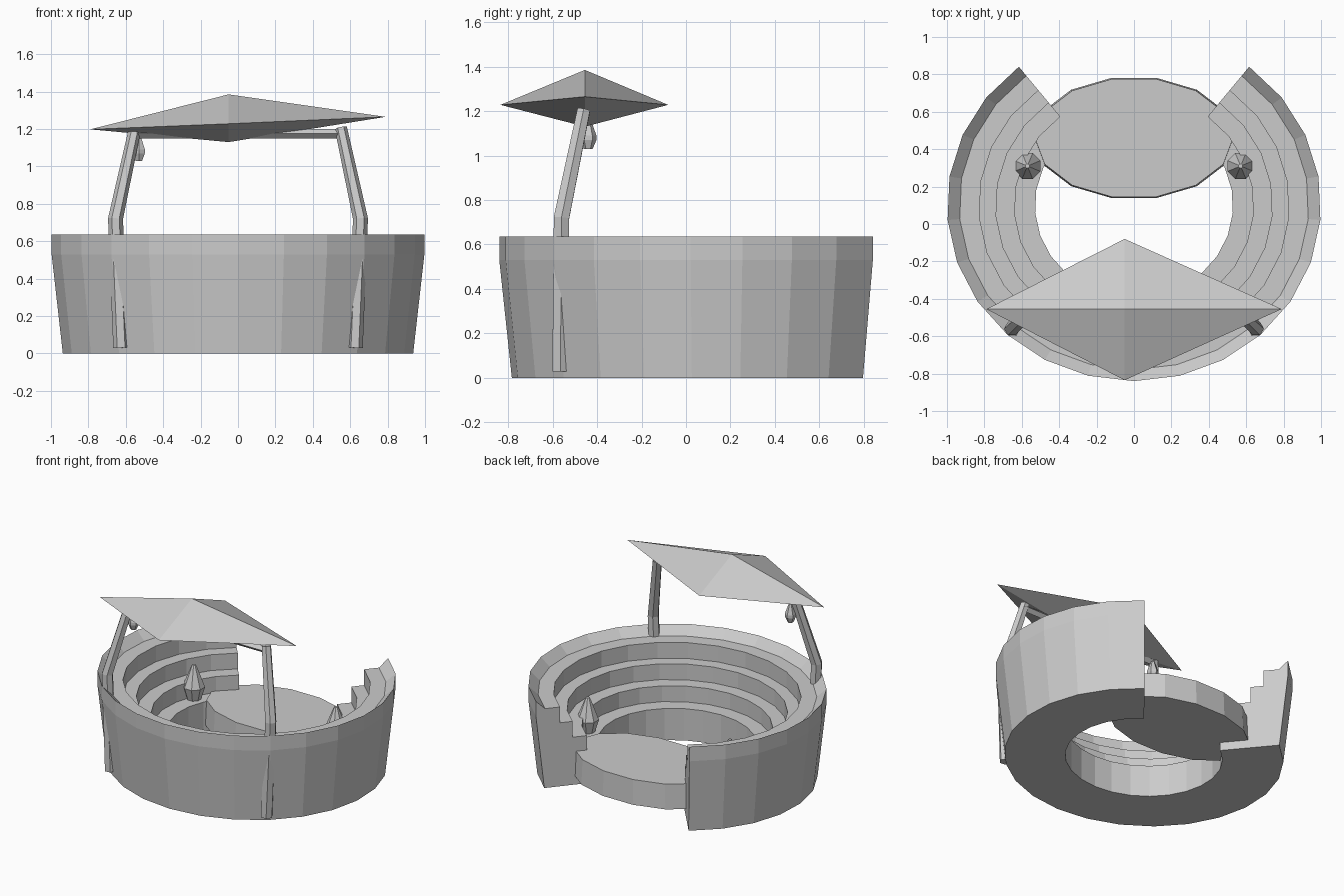
import bpy, bmesh, math
from mathutils import Vector

cube = bpy.data.objects.get("Cube")
if cube:
    bpy.data.objects.remove(cube, do_unlink=True)

stone = bpy.data.materials.new("grey_stone")
stone.use_nodes = True
GREY = (0.6, 0.6, 0.6, 1)
stone.diffuse_color = GREY
stone.node_tree.nodes["Principled BSDF"].inputs["Base Color"].default_value = GREY


def finish(name, bm):
    bmesh.ops.recalc_face_normals(bm, faces=bm.faces)
    mesh = bpy.data.meshes.new(name)
    bm.to_mesh(mesh)
    bm.free()
    mesh.materials.append(stone)
    obj = bpy.data.objects.new(name, mesh)
    bpy.context.collection.objects.link(obj)
    return obj


def skin(name, rings, closed_section=True):
    """Join a series of point loops and cap both ends."""
    bm = bmesh.new()
    loops = [[bm.verts.new(p) for p in ring] for ring in rings]
    n = len(loops[0])
    for a, b in zip(loops, loops[1:]):
        for i in range(n):
            j = (i + 1) % n
            bm.faces.new((a[i], a[j], b[j], b[i]))
    bm.faces.new(loops[0])
    bm.faces.new(loops[-1])
    return finish(name, bm)


def turned(name, centre, profile, sides, squash=1.0, offset=0.0):
    """Upright turned solid from (radius, height) pairs."""
    cx, cy = centre
    angles = [math.tau * (i + offset) / sides for i in range(sides)]
    return skin(name, [[(cx + r * math.sin(a), cy - r * squash * math.cos(a), z)
                        for a in angles] for r, z in profile])


def pole(name, path, radii, sides=6):
    """Tapered faceted pole following a path."""
    pts = [Vector(p) for p in path]
    rings = []
    for i, p in enumerate(pts):
        d = (pts[min(i + 1, len(pts) - 1)] - pts[max(i - 1, 0)]).normalized()
        u = d.cross(Vector((0, 1, 0))).normalized()
        v = d.cross(u)
        rings.append([p + radii[i] * (u * math.cos(t) + v * math.sin(t))
                      for t in (math.tau * k / sides for k in range(sides))])
    return skin(name, rings)


# Horseshoe of stepped seats, open at the back
section = [(0.53, 0), (0.53, 0.23), (0.64, 0.23), (0.64, 0.345), (0.74, 0.345),
           (0.74, 0.46), (0.83, 0.46), (0.83, 0.575), (0.935, 0.575),
           (1.0, 0.635), (1.0, 0.53), (0.94, 0)]
rings = []
for k in range(-10, 11):
    a = math.radians(14.2 * k)
    rings.append([(r * math.sin(a), 0.1 - 0.94 * r * math.cos(a), z) for r, z in section])
skin("stepped_seating", rings)

# Oval stage in the opening
turned("stage", (0, 0.46), [(0.54, 0.06), (0.53, 0.24)], 14, squash=0.61, offset=0.5)

# Finials and bent poles on both sides
for side, s in (("left", 1), ("right", -1)):
    turned(side + "_finial", (0.57 * s, 0.31),
           [(0.045, 0.22), (0.075, 0.32), (0.02, 0.46), (0.012, 0.475)], 8, offset=0.5)
    pole(side + "_pole",
         [(0.625 * s, -0.565, 0.03), (0.655 * s, -0.56, 0.72), (0.55 * s, -0.46, 1.205)],
         [0.042, 0.04, 0.033])

# Crossbeam and hanging lantern
pole("crossbeam", [(-0.56, -0.46, 1.175), (0.57, -0.46, 1.175)], [0.025, 0.025], 4)
turned("hanging_lantern", (-0.53, -0.44),
       [(0.02, 1.03), (0.037, 1.07), (0.037, 1.09), (0.012, 1.16)], 6)

# Tilted canopy: four-cornered double pyramid
bm = bmesh.new()
rim = [bm.verts.new(p) for p in ((-0.79, -0.455, 1.198), (-0.05, -0.835, 1.228),
                                 (0.79, -0.455, 1.265), (-0.05, -0.08, 1.228))]
for tip_z in (1.385, 1.13):
    tip = bm.verts.new((-0.05, -0.455, tip_z))
    for i in range(4):
        bm.faces.new((rim[i], rim[(i + 1) % 4], tip))
finish("canopy", bm)
